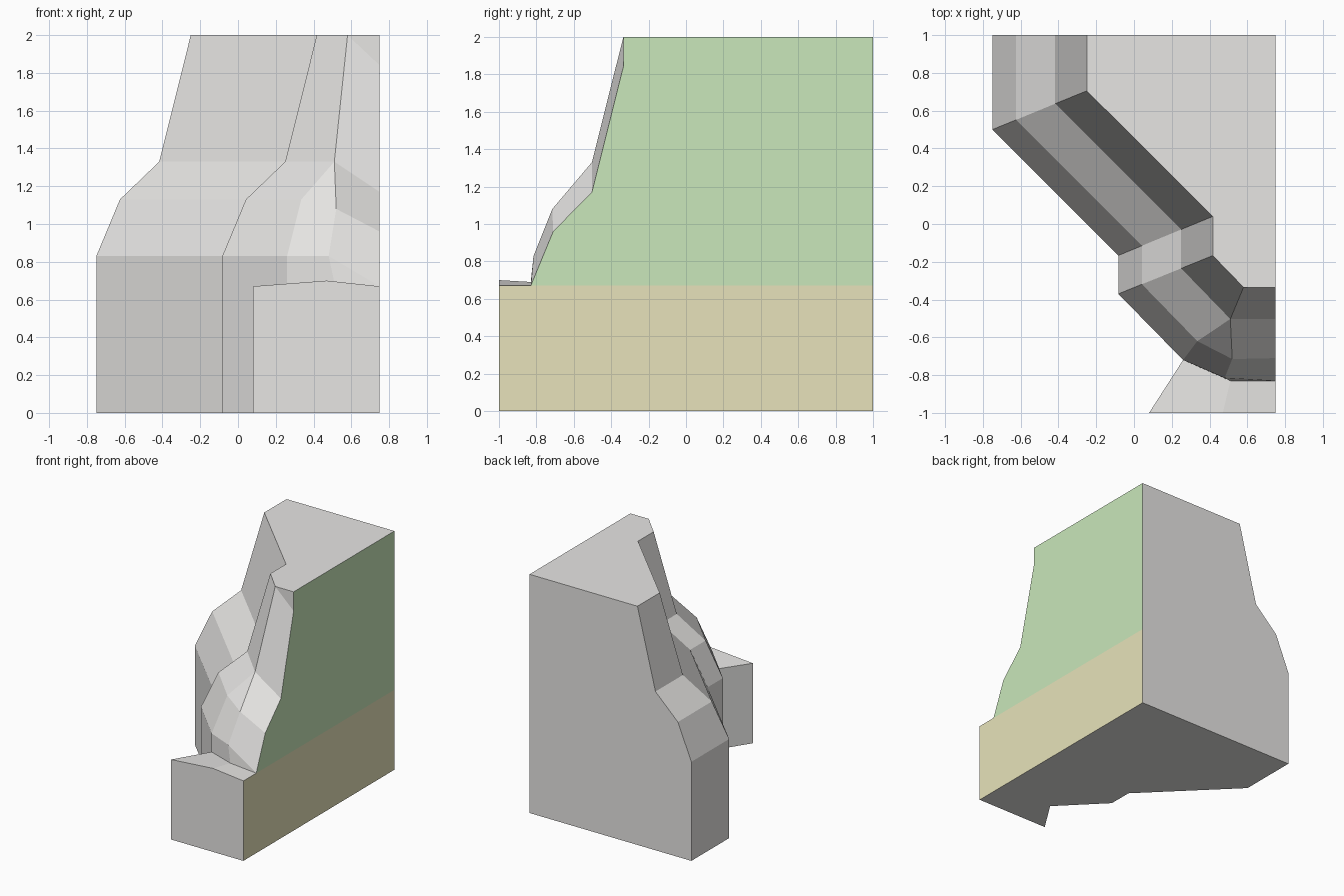
import bpy
import bmesh
from mathutils import Vector

cube = bpy.data.objects.get("Cube")
if cube:
    bpy.data.objects.remove(cube, do_unlink=True)


def material(name, colour):
    mat = bpy.data.materials.new(name)
    mat.use_nodes = True
    mat.diffuse_color = (*colour, 1)
    mat.node_tree.nodes["Principled BSDF"].inputs["Base Color"].default_value = (*colour, 1)
    return mat


STONE, SOIL, GRASS = range(3)
mats = [
    material("stone_grey", (0.8, 0.79, 0.775)),
    material("cut_tan", (0.8, 0.765, 0.495)),
    material("cut_green", (0.585, 0.8, 0.495)),
]

bm = bmesh.new()
verts = {}


def face(*points, mat=STONE):
    """Add a face, sharing vertices that sit at the same place."""
    ring = []
    for p in points:
        key = tuple(round(c, 3) for c in p)
        if key not in verts:
            verts[key] = bm.verts.new(key)
        ring.append(verts[key])
    bm.faces.new(ring).material_index = mat


def section(foot, crest):
    """Cliff profile from foot to crest: ground point, then four rising steps."""
    foot, crest = Vector(foot), Vector(crest)
    steps = zip((0, 0, 0.25, 0.667, 1), (0, 0.83, 1.13, 1.33, 2))
    return [(*foot.lerp(crest, f), z) for f, z in steps]


# Cliff sections, from the back edge to the inner corner by the ledge
sections = [
    section((-0.75, 1), (-0.25, 1)),
    section((-0.75, 0.5), (-0.25, 0.705)),
    section((-0.083, -0.167), (0.417, 0.04)),
    section((-0.083, -0.37), (0.417, -0.167)),
    [(0.26, -0.72, 0), (0.26, -0.72, 0.83), (0.335, -0.62, 1.13),
     (0.51, -0.503, 1.33), (0.58, -0.335, 2)],
]
corner = sections[-1]
corner_ledge = (0.26, -0.72, 0.675)

# Cliff wall strips between neighbouring sections
for a, b in zip(sections, sections[1:]):
    for i in range(4):
        extra = [corner_ledge] if b is corner and i == 0 else []
        face(a[i], b[i], *extra, b[i + 1], a[i + 1])

# Rounded nose above the ledge, running into the cut side
X = 0.75
nose = [(0.51, -0.83, 0.69), (0.48, -0.815, 0.83), (0.52, -0.715, 1.08)]
cut = [(X, -0.83, 0.67), (X, -0.71, 0.96), (X, -0.503, 1.17),
       (X, -0.335, 1.84), (X, -0.335, 2)]
face(corner_ledge, nose[0], nose[1], corner[1])
face(corner[1], nose[1], nose[2], corner[2])
face(corner[2], nose[2], corner[3])
face(nose[0], cut[0], nose[1])
face(nose[1], cut[0], cut[1], nose[2])
face(nose[2], cut[1], cut[2], corner[3])
face(corner[3], cut[2], cut[3], corner[4])
face(corner[4], cut[3], cut[4])

# Front ledge
left_low, right_low = (0.08, -1, 0), (X, -1, 0)
left_top, mid_top, right_top = (0.08, -1, 0.67), (0.47, -1, 0.7), (X, -1, 0.67)
face(corner[0], left_low, left_top, corner_ledge)
face(left_low, right_low, right_top, mid_top, left_top)
face(left_top, mid_top, nose[0], corner_ledge)
face(mid_top, right_top, cut[0], nose[0])

# Flat top, underside, back and the two-coloured cut side
back = [(X, 1, 0), (X, 1, 0.67), (X, 1, 2)]
face(*[s[-1] for s in sections], cut[4], back[2])
face(*[s[0] for s in sections], left_low, right_low, back[0])
face(*sections[0], *reversed(back))
face(right_low, back[0], back[1], cut[0], right_top, mat=SOIL)
face(*cut, back[2], back[1], mat=GRASS)

bmesh.ops.recalc_face_normals(bm, faces=bm.faces)
mesh = bpy.data.meshes.new("cliff_corner")
bm.to_mesh(mesh)
bm.free()
for m in mats:
    mesh.materials.append(m)
cliff = bpy.data.objects.new("cliff_corner", mesh)
bpy.context.collection.objects.link(cliff)
